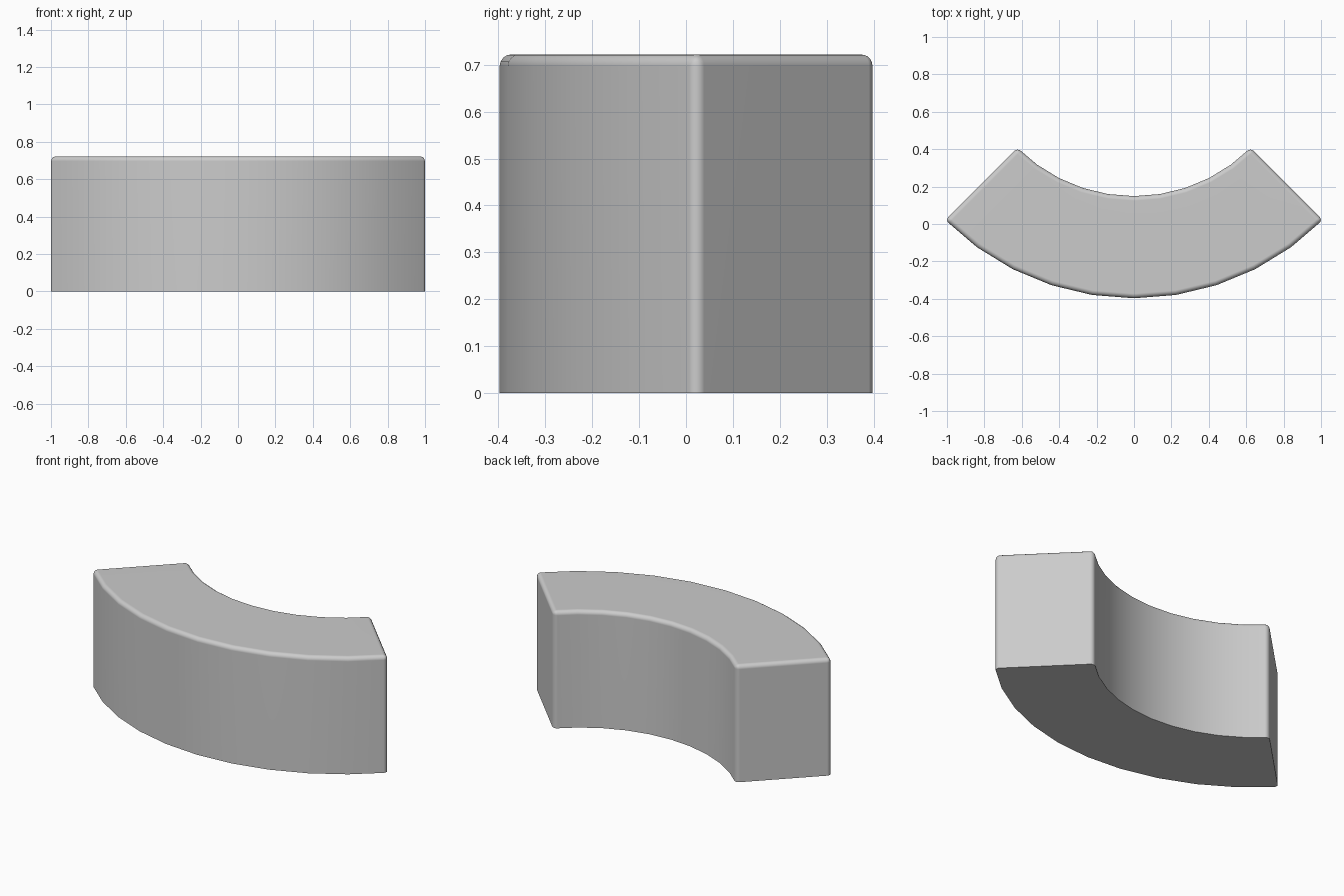
import bpy, bmesh, math

if "Cube" in bpy.data.objects:
    bpy.data.objects.remove(bpy.data.objects["Cube"])

R_OUT, R_IN, HEIGHT, CY, STEPS = 1.428, 0.882, 0.722, 1.031, 10


def arc(radius):
    angles = [math.radians(-45 + 90 * i / STEPS) for i in range(STEPS + 1)]
    return [(radius * math.sin(a), CY - radius * math.cos(a)) for a in angles]


# Quarter-ring footprint as a strip of quads, extruded upward
bm = bmesh.new()
outer = [bm.verts.new((x, y, 0)) for x, y in arc(R_OUT)]
inner = [bm.verts.new((x, y, 0)) for x, y in arc(R_IN)]
for i in range(STEPS):
    bm.faces.new((outer[i], outer[i + 1], inner[i + 1], inner[i]))
corners = [v.co.to_2d() for v in (outer[0], outer[-1], inner[0], inner[-1])]
ret = bmesh.ops.extrude_face_region(bm, geom=bm.faces[:], use_keep_orig=True)
for v in ret["geom"]:
    if isinstance(v, bmesh.types.BMVert):
        v.co.z = HEIGHT
bmesh.ops.recalc_face_normals(bm, faces=bm.faces[:])


# Round the top rim and the four upright corners; the base stays sharp
def is_rounded(e):
    a, b = e.verts
    if a.co.z > 0.1 and b.co.z > 0.1:
        return any(abs(f.normal.z) < 0.5 for f in e.link_faces)
    upright = abs(a.co.z - b.co.z) > 0.1
    return upright and any((a.co.to_2d() - c).length < 1e-4 for c in corners)


bm.normal_update()
edges = [e for e in bm.edges if is_rounded(e)]
bmesh.ops.bevel(bm, geom=edges, offset=0.025, offset_type='OFFSET', segments=4,
                profile=0.5, affect='EDGES', clamp_overlap=True)
bmesh.ops.recalc_face_normals(bm, faces=bm.faces[:])

mesh = bpy.data.meshes.new("curved_bench")
bm.to_mesh(mesh)
bm.free()
bench = bpy.data.objects.new("curved_bench", mesh)
bpy.context.collection.objects.link(bench)

# Smooth shading, with face-weighted normals to keep the flats flat
bpy.context.view_layer.objects.active = bench
bench.select_set(True)
bpy.ops.object.shade_smooth_by_angle(angle=math.radians(35))
weighted = bench.modifiers.new("weighted_normals", 'WEIGHTED_NORMAL')
weighted.keep_sharp = True
